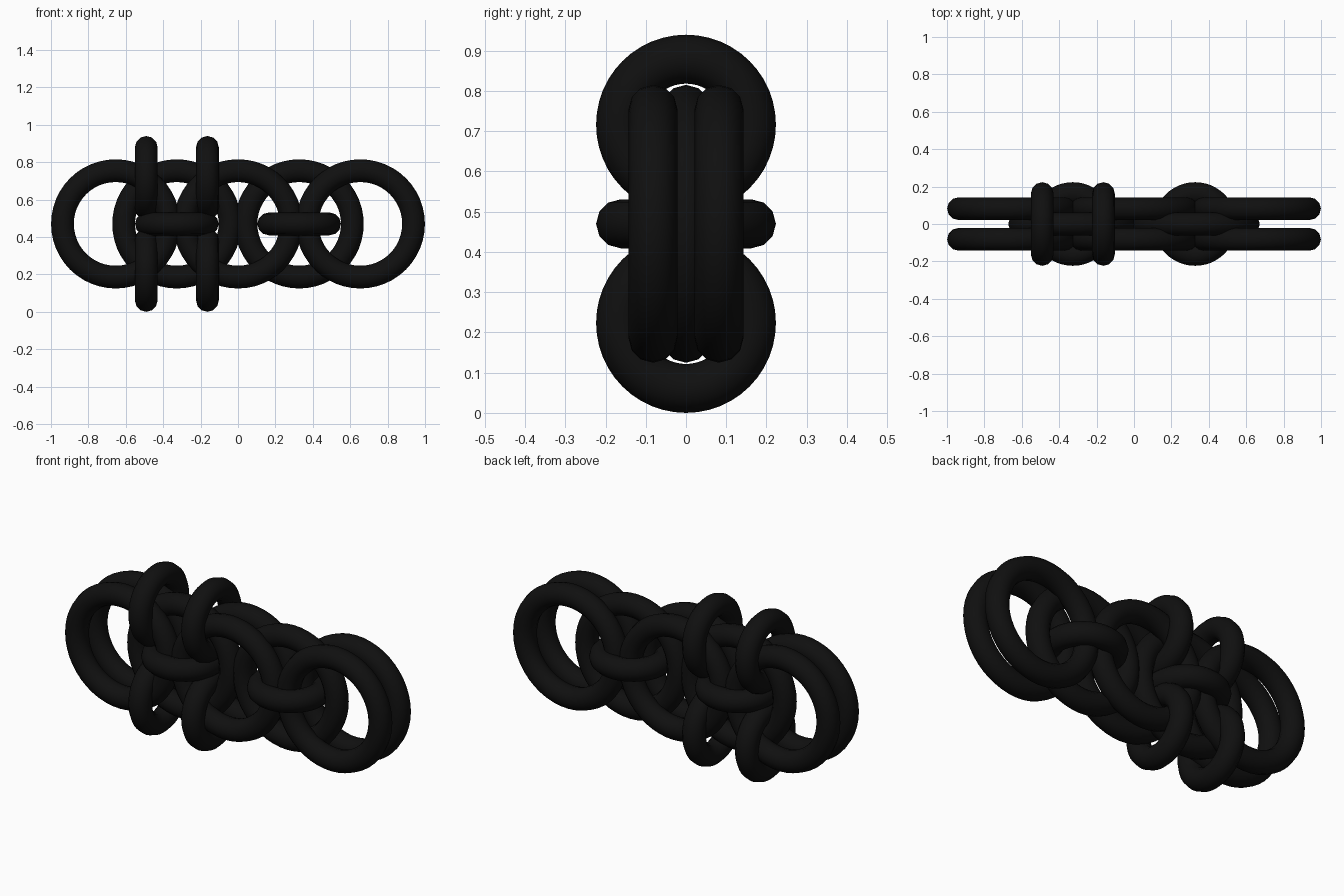
import bpy
from math import pi

if "Cube" in bpy.data.objects:
    bpy.data.objects.remove(bpy.data.objects["Cube"])

STEP = 0.327      # spacing between neighbouring large rings
ZC = 0.47         # height of the chain axis
TUBE = 0.0608     # wire radius
LARGE, SMALL = 0.2845, 0.1627

black = bpy.data.materials.new("black_metal")
black.diffuse_color = (0.005, 0.005, 0.005, 1)
black.use_nodes = True
black.node_tree.nodes["Principled BSDF"].inputs["Base Color"].default_value = black.diffuse_color


def ring(name, radius, loc, rot=(0, 0, 0)):
    bpy.ops.mesh.primitive_torus_add(
        major_segments=48, minor_segments=12, major_radius=radius,
        minor_radius=TUBE, location=loc, rotation=rot)
    ob = bpy.context.object
    ob.name = name
    ob.data.materials.append(black)
    bpy.ops.object.shade_smooth()
    return ob


# Paired large rings, front and back
for i in (-2, 0, 2):
    for y in (-0.082, 0.082):
        ring("large_outer_ring", LARGE, (i * STEP, y, ZC), (pi / 2, 0, 0))

for i in (-1, 1):
    # Single large rings between the pairs
    ring("large_middle_ring", LARGE, (i * STEP, 0, ZC), (pi / 2, 0, 0))
    # Small flat rings tying the overlaps
    ring("small_flat_ring", SMALL, (i * STEP, 0, ZC))

# Small upright rings on the left half, top and bottom
for i in (-1.5, -0.5):
    for dz in (-0.2465, 0.2465):
        ring("small_upright_ring", SMALL, (i * STEP, 0, ZC + dz), (0, pi / 2, 0))
